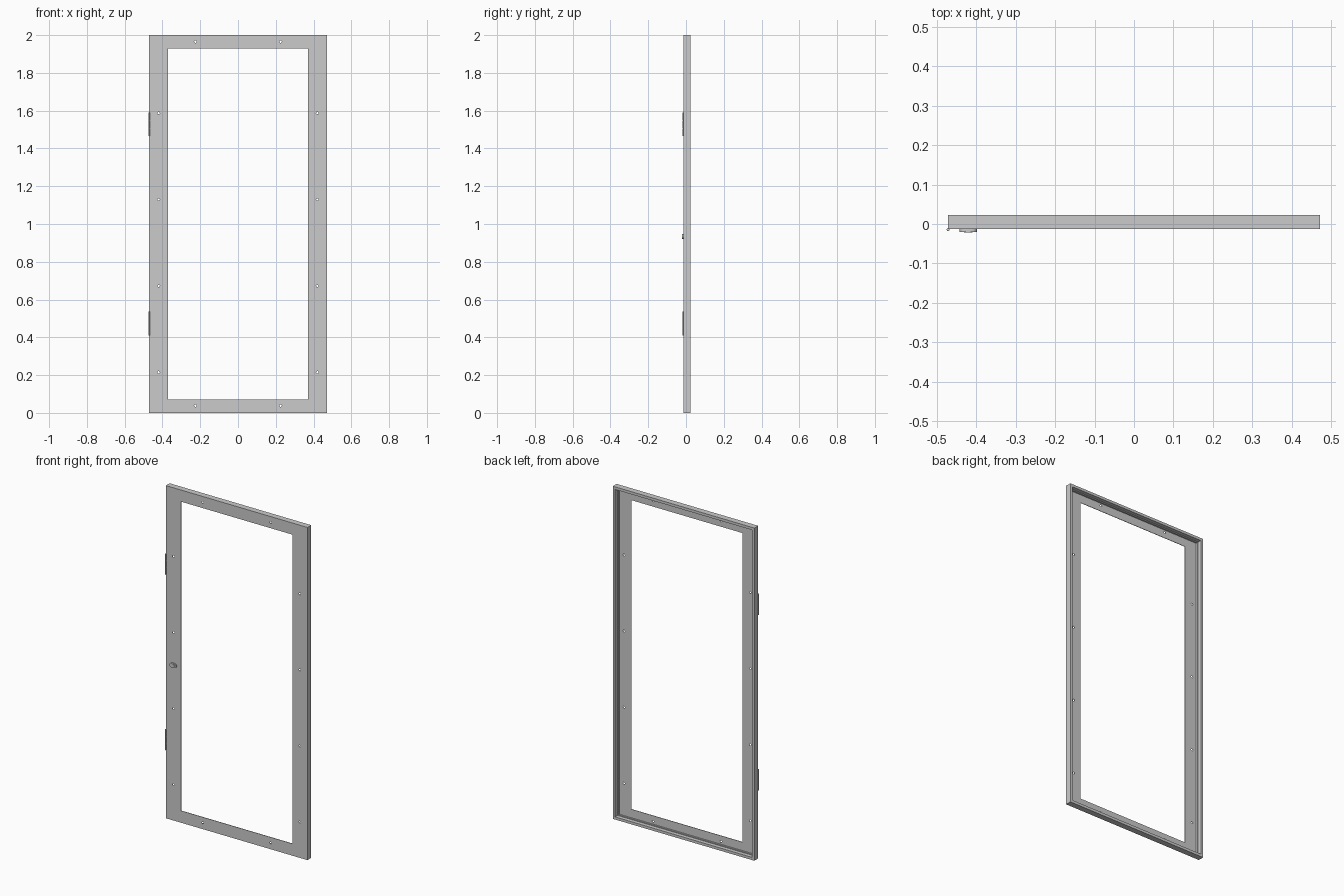
import bpy, bmesh, math
from mathutils import Matrix

if "Cube" in bpy.data.objects:
    bpy.data.objects.remove(bpy.data.objects["Cube"])

FRONT, BACK = -0.013, 0.023      # depth of the door leaf
HALF_W, HEIGHT = 0.471, 2.0


def finish(name, bm):
    bmesh.ops.recalc_face_normals(bm, faces=bm.faces)
    me = bpy.data.meshes.new(name)
    bm.to_mesh(me)
    bm.free()
    ob = bpy.data.objects.new(name, me)
    bpy.context.collection.objects.link(ob)
    return ob


def ring(name, outer, inner, y0, y1):
    """Rectangular ring; outer/inner are (half width, z bottom, z top)."""
    bm = bmesh.new()

    def loop(r, y):
        w, a, b = r
        return [bm.verts.new((x, y, z)) for x, z in ((-w, a), (w, a), (w, b), (-w, b))]
    loops = [loop(outer, y0), loop(outer, y1), loop(inner, y1), loop(inner, y0)]
    for k in range(4):
        p, q = loops[k], loops[(k + 1) % 4]
        for i in range(4):
            j = (i + 1) % 4
            bm.faces.new((p[i], p[j], q[j], q[i]))
    return finish(name, bm)


def cylinder(bm, loc, r, length, axis='Z', seg=16):
    rot = Matrix.Rotation(math.pi / 2, 4, 'X') if axis == 'Y' else Matrix()
    bmesh.ops.create_cone(bm, cap_ends=True, segments=seg, radius1=r, radius2=r,
                          depth=length, matrix=Matrix.Translation(loc) @ rot)


def prism(name, pts, y0, y1):
    bm = bmesh.new()
    face = bm.faces.new([bm.verts.new((x, y0, z)) for x, z in pts])
    ext = bmesh.ops.extrude_face_region(bm, geom=[face], use_keep_orig=True)
    for v in ext['geom']:
        if isinstance(v, bmesh.types.BMVert):
            v.co.y = y1
    return finish(name, bm)


def smooth(ob):
    bpy.ops.object.select_all(action='DESELECT')
    ob.select_set(True)
    bpy.context.view_layer.objects.active = ob
    bpy.ops.object.shade_smooth_by_angle(angle=math.radians(35))


# Thin front plate with the large opening
plate = ring("front_plate", (HALF_W, 0, HEIGHT), (0.37, 0.072, 1.93), FRONT, FRONT + 0.003)

# Deep edge rim behind the plate, with a small step on its inner side
ring("edge_rim", (HALF_W, 0, HEIGHT), (HALF_W - 0.016, 0.016, HEIGHT - 0.016),
     FRONT + 0.003, BACK)
ring("rim_step", (HALF_W - 0.016, 0.016, HEIGHT - 0.016),
     (HALF_W - 0.021, 0.021, HEIGHT - 0.021), FRONT + 0.003, FRONT + 0.013)

# Screw holes through the plate
bm = bmesh.new()
for s in (-1, 1):
    for z in (0.215, 0.672, 1.13, 1.587):
        cylinder(bm, (s * 0.42, FRONT, z), 0.006, 0.03, 'Y')
    for z in (0.038, 1.965):
        cylinder(bm, (s * 0.226, FRONT, z), 0.006, 0.03, 'Y')
cutter = finish("hole_cutter", bm)
cutter.hide_render = True
cutter.hide_set(True)
mod = plate.modifiers.new("holes", 'BOOLEAN')
mod.operation = 'DIFFERENCE'
mod.solver = 'EXACT'
mod.object = cutter
bpy.context.view_layer.objects.active = plate
bpy.ops.object.modifier_apply(modifier="holes")
bpy.data.objects.remove(cutter)

# Hinge barrels: three knuckles on a thin pin
for name, zc in (("lower_hinge", 0.473), ("upper_hinge", 1.528)):
    bm = bmesh.new()
    for k in (-1, 0, 1):
        cylinder(bm, (-HALF_W, FRONT - 0.001, zc + k * 0.042), 0.004, 0.041)
    cylinder(bm, (-HALF_W, FRONT - 0.001, zc), 0.003, 0.125)
    smooth(finish(name, bm))

# Latch: rounded base plate, round boss and key slot bar
cx, cz, r, off = -0.42, 0.934, 0.013, 0.009
outline = []
for s in (1, -1):
    for i in range(13):
        a = -math.pi / 2 + math.pi * i / 12
        outline.append((cx + s * (off + r * math.cos(a)), cz + s * r * math.sin(a)))
smooth(prism("latch_base", outline, FRONT, FRONT - 0.007))
bm = bmesh.new()
cylinder(bm, (cx, FRONT - 0.0045, cz), 0.011, 0.009, 'Y', 24)
smooth(finish("latch_boss", bm))
